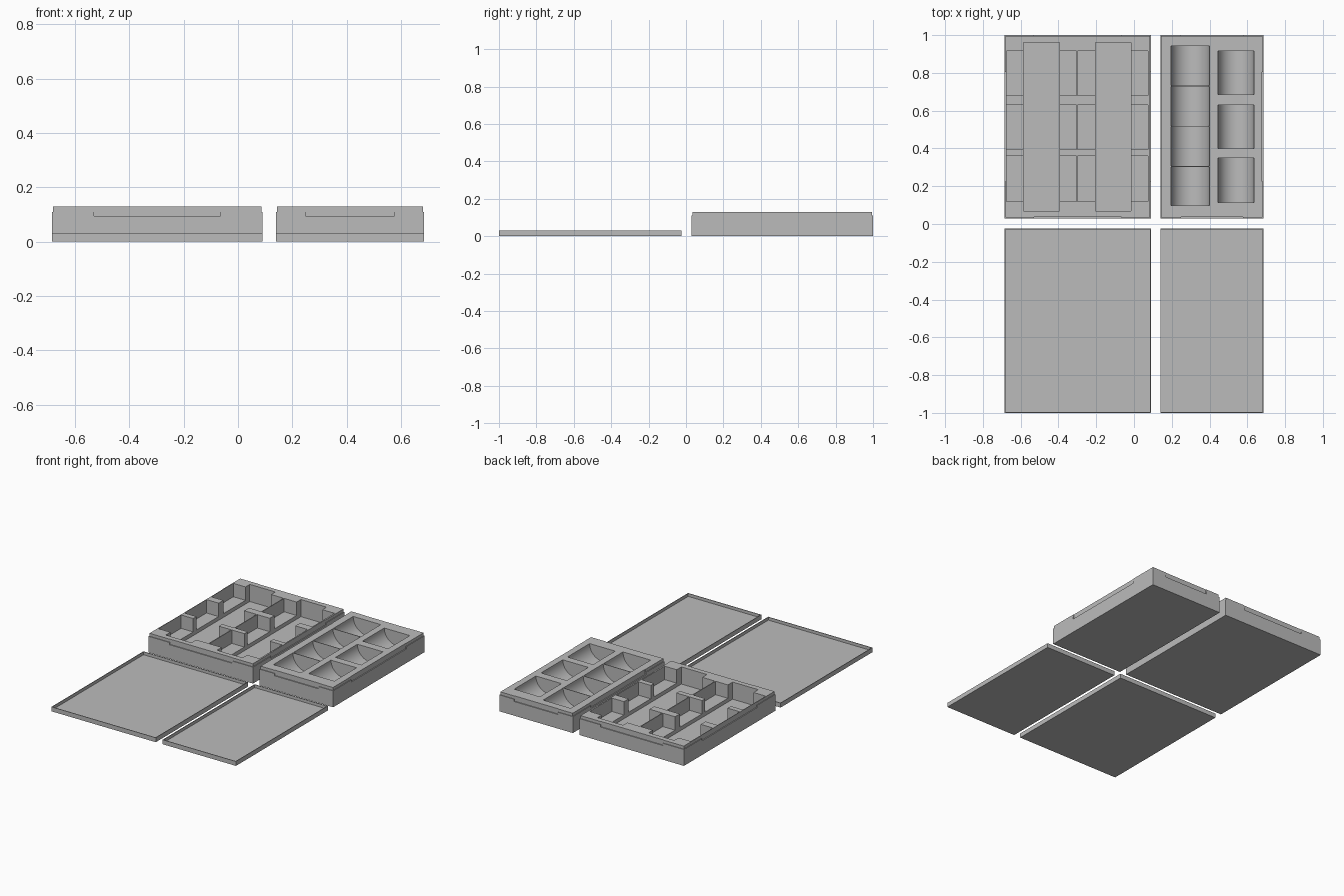
import bpy
import bmesh
import math
from mathutils import Matrix, Vector

if "Cube" in bpy.data.objects:
    bpy.data.objects.remove(bpy.data.objects["Cube"], do_unlink=True)

RIM = 0.006       # width of the lid lip and the ledge it rests on
TRAY_H = 0.13
LEDGE_H = 0.11
LID_H = 0.03
LID_FLOOR = 0.01

grey = bpy.data.materials.new("plain grey")
grey.use_nodes = True
colour = (0.5, 0.5, 0.5, 1)
grey.diffuse_color = colour
grey.node_tree.nodes["Principled BSDF"].inputs["Base Color"].default_value = colour


def add_object(name, bm):
    bmesh.ops.recalc_face_normals(bm, faces=bm.faces)
    mesh = bpy.data.meshes.new(name)
    bm.to_mesh(mesh)
    bm.free()
    obj = bpy.data.objects.new(name, mesh)
    obj.data.materials.append(grey)
    bpy.context.collection.objects.link(obj)
    return obj


def box_bmesh(x, y, z):
    bm = bmesh.new()
    bmesh.ops.create_cube(bm, size=1)
    size = [b - a for a, b in (x, y, z)]
    mid = [(a + b) / 2 for a, b in (x, y, z)]
    for v in bm.verts:
        v.co = Vector([c * s + m for c, s, m in zip(v.co, size, mid)])
    return bm


def stepped_box(name, x, y, height, centre_height):
    """Box whose top is raised or sunk inside a narrow border."""
    bm = box_bmesh(x, y, (0, height))
    bm.normal_update()
    top = max(bm.faces, key=lambda f: f.calc_center_median().z)
    bmesh.ops.inset_region(bm, faces=[top], thickness=RIM)
    new = bmesh.ops.extrude_discrete_faces(bm, faces=[top])["faces"][0]
    for v in new.verts:
        v.co.z = centre_height
    return add_object(name, bm)


def cut(target, bm):
    cutter = add_object("cutter", bm)
    cutter.hide_render = True
    mod = target.modifiers.new("cut", "BOOLEAN")
    mod.operation = "DIFFERENCE"
    mod.solver = "EXACT"
    mod.object = cutter
    bpy.context.view_layer.objects.active = target
    bpy.ops.object.modifier_apply(modifier=mod.name)
    bpy.data.objects.remove(cutter, do_unlink=True)


def cut_box(target, x, y, floor):
    cut(target, box_bmesh(x, y, (floor, TRAY_H + 0.1)))


def cut_round_well(target, x, y):
    """Half-round well running along y."""
    bm = bmesh.new()
    r = (x[1] - x[0]) / 2
    place = Matrix.Translation(((x[0] + x[1]) / 2, (y[0] + y[1]) / 2, TRAY_H + 0.0005))
    bmesh.ops.create_cone(bm, cap_ends=True, segments=48, radius1=r, radius2=r,
                          depth=y[1] - y[0],
                          matrix=place @ Matrix.Rotation(math.pi / 2, 4, "X"))
    cut(target, bm)


def cut_finger_notches(target, x, y):
    """Lower the ledge along the middle of each side."""
    def middle(a, b):
        return (a + 0.2 * (b - a), b - 0.2 * (b - a))
    reach = RIM + 0.0005
    for a, b in ((x[0] - 0.02, x[0] + reach), (x[1] - reach, x[1] + 0.02)):
        cut_box(target, (a, b), middle(*y), 0.095)
    for a, b in ((y[0] - 0.02, y[0] + reach), (y[1] - reach, y[1] + 0.02)):
        cut_box(target, middle(*x), (a, b), 0.095)


BIG_X, SMALL_X = (-0.685, 0.09), (0.14, 0.685)
TRAY_Y, LID_Y = (0.03, 1.0), (-1.0, -0.025)

# Lids: shallow dishes lying upside down
stepped_box("big_lid", BIG_X, LID_Y, LID_H, LID_FLOOR)
stepped_box("small_lid", SMALL_X, LID_Y, LID_H, LID_FLOOR)

# Big tray: two columns of three pockets, with a deeper finger channel per column
big_tray = stepped_box("big_tray", BIG_X, TRAY_Y, LEDGE_H, TRAY_H)
for row in ((0.12, 0.36), (0.395, 0.63), (0.68, 0.915)):
    for column in ((-0.675, -0.304), (-0.298, 0.075)):
        cut_box(big_tray, column, row, 0.04)
for channel in ((-0.585, -0.395), (-0.205, -0.015)):
    cut_box(big_tray, channel, (0.07, 0.96), 0.015)
cut_finger_notches(big_tray, BIG_X, TRAY_Y)

# Small tray: a divided trough and three separate half-round wells
small_tray = stepped_box("small_tray", SMALL_X, TRAY_Y, LEDGE_H, TRAY_H)
edges = (0.095, 0.305, 0.517, 0.73, 0.945)
for low, high in zip(edges, edges[1:]):
    cut_round_well(small_tray, (0.195, 0.40), (low + 0.002, high - 0.002))
for row in ((0.115, 0.35), (0.40, 0.63), (0.685, 0.915)):
    cut_round_well(small_tray, (0.445, 0.635), row)
cut_finger_notches(small_tray, SMALL_X, TRAY_Y)

# Smooth the round wells while keeping edges sharp
bpy.ops.object.select_all(action="DESELECT")
small_tray.select_set(True)
bpy.context.view_layer.objects.active = small_tray
bpy.ops.object.shade_smooth_by_angle(angle=math.radians(30))
